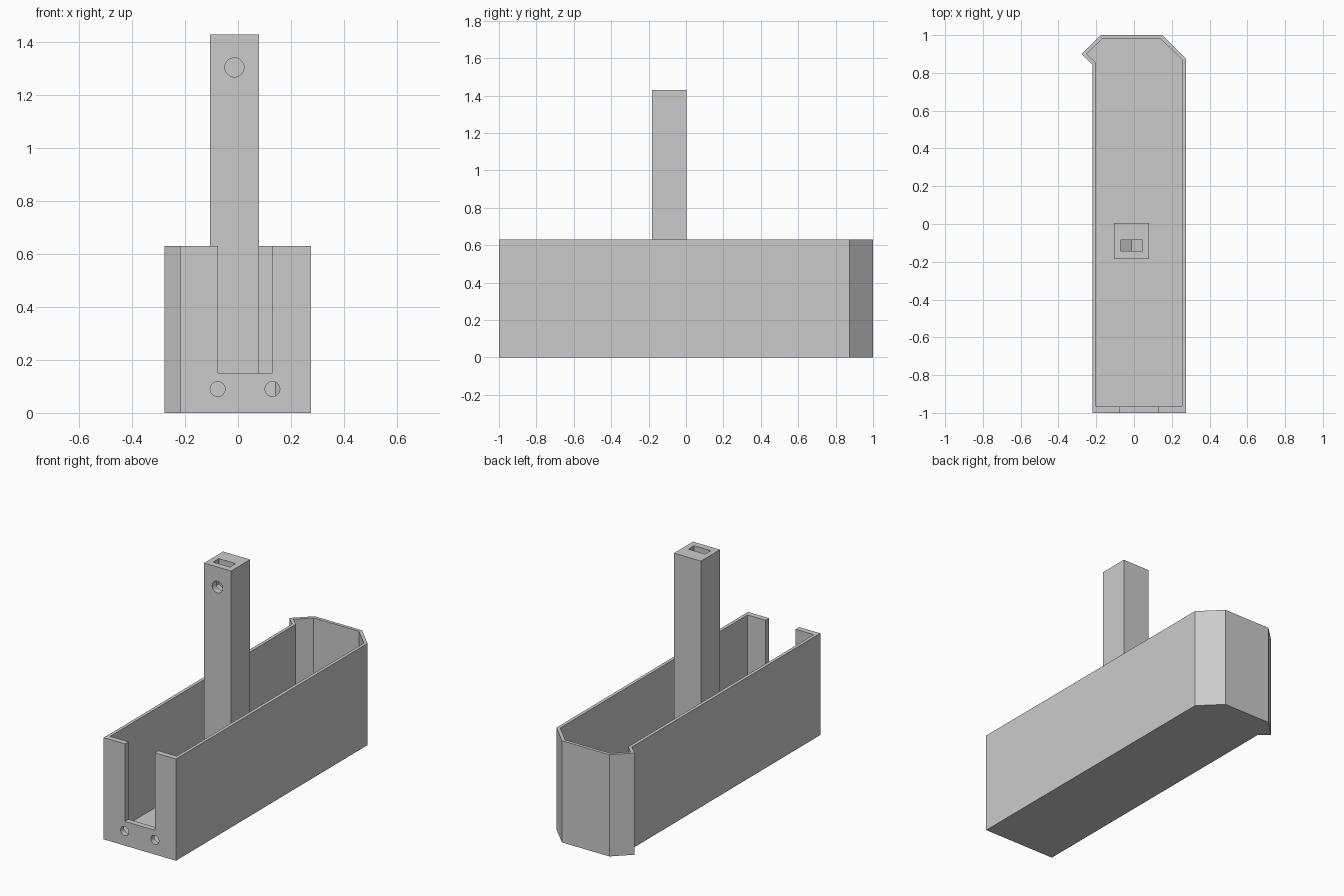
import bpy
import bmesh
import math
from mathutils import Matrix

cube = bpy.data.objects.get("Cube")
if cube:
    bpy.data.objects.remove(cube, do_unlink=True)

grey = bpy.data.materials.new("light_grey")
grey.use_nodes = True
grey.diffuse_color = (0.6, 0.6, 0.6, 1)
grey.node_tree.nodes["Principled BSDF"].inputs["Base Color"].default_value = (0.6, 0.6, 0.6, 1)


def finish(name, bm):
    bmesh.ops.recalc_face_normals(bm, faces=bm.faces)
    mesh = bpy.data.meshes.new(name)
    bm.to_mesh(mesh)
    bm.free()
    mesh.materials.append(grey)
    obj = bpy.data.objects.new(name, mesh)
    bpy.context.collection.objects.link(obj)
    return obj


def prism(name, outline, low, high, along_y=False):
    """Extrude an outline along z, or an x-z outline along y."""
    bm = bmesh.new()
    place = (lambda a, b: (a, low, b)) if along_y else (lambda a, b: (a, b, low))
    face = bm.faces.new([bm.verts.new(place(a, b)) for a, b in outline])
    grown = bmesh.ops.extrude_face_region(bm, geom=[face])["geom"]
    move = (0, high - low, 0) if along_y else (0, 0, high - low)
    bmesh.ops.translate(bm, vec=move, verts=[v for v in grown if isinstance(v, bmesh.types.BMVert)])
    return finish(name, bm)


def box(name, x0, x1, y0, y1, z0, z1):
    return prism(name, [(x0, y0), (x1, y0), (x1, y1), (x0, y1)], z0, z1)


def ring(x, z, radius, sides):
    """Points of a regular polygon with one corner straight down."""
    turn = 2 * math.pi / sides
    return [(x + radius * math.sin(i * turn), z - radius * math.cos(i * turn)) for i in range(sides)]


def cut(obj, *cutters):
    for cutter in cutters:
        mod = obj.modifiers.new("cut", 'BOOLEAN')
        mod.operation = 'DIFFERENCE'
        mod.solver = 'EXACT'
        mod.object = cutter
        bpy.context.view_layer.objects.active = obj
        bpy.ops.object.modifier_apply(modifier=mod.name)
        bpy.data.objects.remove(cutter, do_unlink=True)


# Open tray with a chamfered back and a small pointed spur on its right
HEIGHT = 0.63
tray = prism("tray", [(-0.22, -1), (0.275, -1), (0.275, 0.875), (0.15, 1),
                      (-0.175, 1), (-0.278, 0.9), (-0.22, 0.845)], 0, HEIGHT)
hollow = prism("hollow", [(-0.2, -0.965), (0.255, -0.965), (0.255, 0.868), (0.142, 0.98),
                          (-0.168, 0.98), (-0.25, 0.9), (-0.2, 0.852)], 0.02, 1)

# Slot in the front wall and two screw holes below it
slot = box("slot", -0.075, 0.13, -1.1, -0.94, 0.15, 1)
screw_holes = [prism("screw_hole", ring(x, 0.09, 0.028, 32), -1.1, -0.94, True)
               for x in (-0.077, 0.13)]
cut(tray, hollow, slot, *screw_holes)

# Upright post with a nut pocket in its top and a bolt hole in its front
MID, BOLT_Z = -0.0135, 1.305
post = box("post", -0.105, 0.08, -0.182, 0.004, 0.02, 1.43)
HALF = 0.0575
corner = HALF / math.cos(math.pi / 6)
pocket = prism("nut_pocket", [(MID - HALF, 1.6), (MID - HALF, BOLT_Z - corner / 2),
                              (MID, BOLT_Z - corner),
                              (MID + HALF, BOLT_Z - corner / 2), (MID + HALF, 1.6)],
               -0.142, -0.086, True)
bolt_hole = prism("bolt_hole", ring(MID, BOLT_Z, 0.036, 32), -0.3, -0.05, True)
cut(post, pocket, bolt_hole)

# Smooth only the round bores
for obj in (tray, post):
    bpy.ops.object.select_all(action='DESELECT')
    obj.select_set(True)
    bpy.context.view_layer.objects.active = obj
    bpy.ops.object.shade_smooth_by_angle(angle=math.radians(20))
